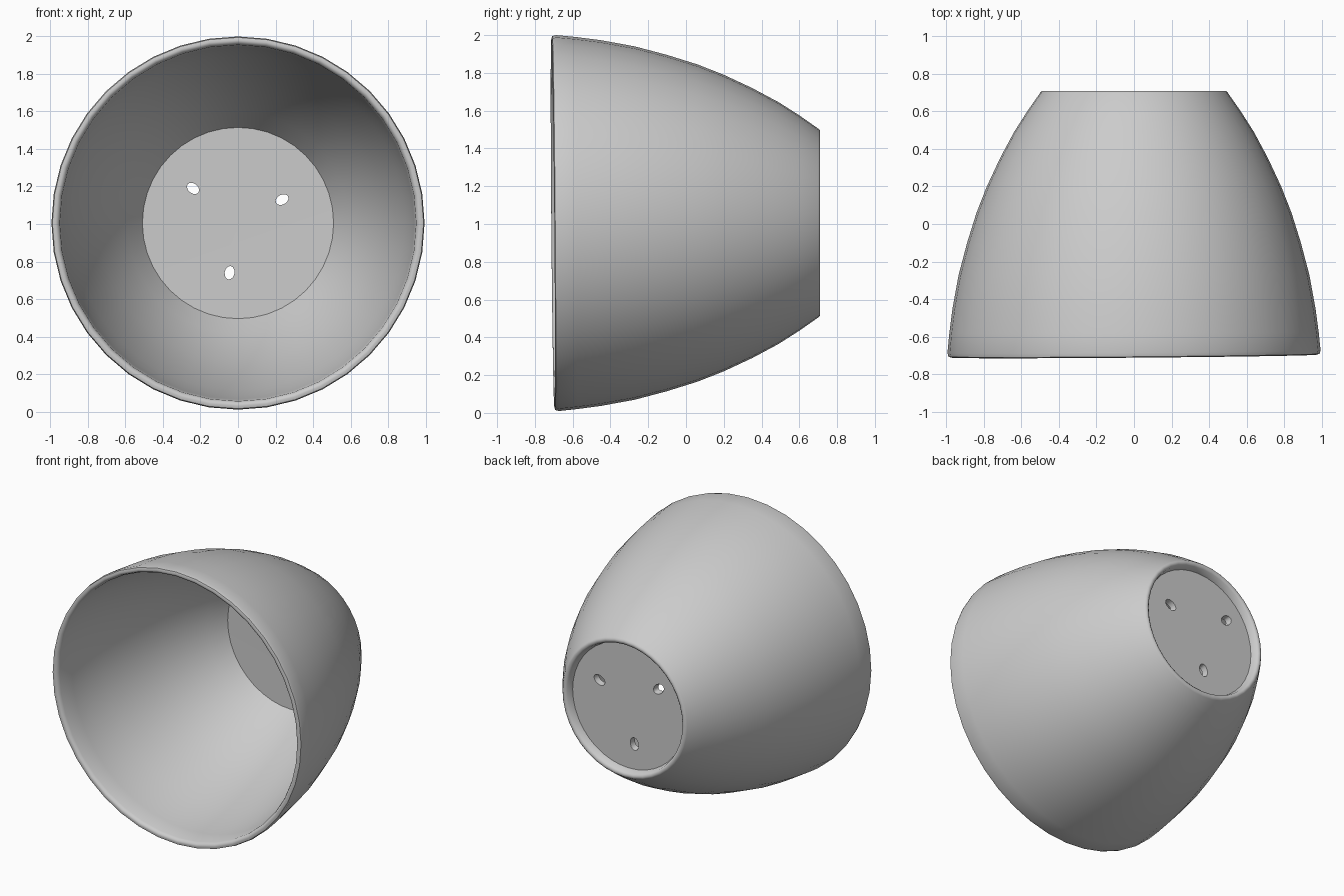
import bpy, bmesh, math
from mathutils import Matrix, Vector

if "Cube" in bpy.data.objects:
    bpy.data.objects.remove(bpy.data.objects["Cube"])

CZ = 1.005   # height of the cup axis
SIDES = 40

# Cross-section (radius, y): outer wall, rim, inner wall, floor, then recessed foot
profile = [
    (0, 0.655), (0.45, 0.655), (0.462, 0.70), (0.475, 0.71), (0.49, 0.71), (0.50, 0.70),
    (0.57, 0.60), (0.64, 0.49), (0.715, 0.35), (0.785, 0.20), (0.84, 0.06),
    (0.89, -0.10), (0.935, -0.27), (0.968, -0.45), (0.985, -0.58), (0.995, -0.68),
    (0.99, -0.70), (0.975, -0.705), (0.96, -0.70), (0.95, -0.68),
    (0.94, -0.56), (0.92, -0.42), (0.89, -0.27), (0.845, -0.10), (0.795, 0.06),
    (0.74, 0.20), (0.67, 0.35), (0.59, 0.49), (0.51, 0.61), (0, 0.615),
]

# Lathed cup
bm = bmesh.new()
vs = [bm.verts.new((r, y, 0)) for r, y in profile]
edges = [bm.edges.new(p) for p in zip(vs, vs[1:])]
bmesh.ops.spin(bm, geom=vs + edges, cent=(0, 0, 0), axis=(0, 1, 0),
               angle=math.tau, steps=SIDES, use_merge=True)
bmesh.ops.remove_doubles(bm, verts=bm.verts, dist=1e-4)
bmesh.ops.recalc_face_normals(bm, faces=bm.faces)
# The mouth is very slightly out of square
for v in bm.verts:
    if v.co.y < -0.5:
        v.co.y += 0.008 * (v.co.x - v.co.z) * (-v.co.y - 0.5) / 0.2
bmesh.ops.translate(bm, verts=bm.verts, vec=(0, 0, CZ))
mesh = bpy.data.meshes.new("cup")
bm.to_mesh(mesh)
bm.free()
cup = bpy.data.objects.new("cup", mesh)
bpy.context.collection.objects.link(cup)

# Three flared drain holes through the base
bm = bmesh.new()
for x, z in [(-0.24, 1.19), (0.235, 1.13), (-0.045, 0.74)]:
    out = math.atan2(z - CZ, x)
    m = (Matrix.Translation(Vector((x, 0.635, z))) @ Matrix.Rotation(-out, 4, 'Y')
         @ Matrix.Diagonal((1.25, 1, 0.9, 1)) @ Matrix.Rotation(-math.pi / 2, 4, 'X'))
    bmesh.ops.create_cone(bm, cap_ends=True, segments=12, radius1=0.022,
                          radius2=0.045, depth=0.12, matrix=m)
bmesh.ops.recalc_face_normals(bm, faces=bm.faces)
mesh = bpy.data.meshes.new("drain_hole_cutter")
bm.to_mesh(mesh)
bm.free()
cutter = bpy.data.objects.new("drain_hole_cutter", mesh)
bpy.context.collection.objects.link(cutter)
cutter.hide_render = True

mod = cup.modifiers.new("drain_holes", 'BOOLEAN')
mod.operation = 'DIFFERENCE'
mod.solver = 'EXACT'
mod.object = cutter
bpy.context.view_layer.objects.active = cup
cup.select_set(True)
bpy.ops.object.modifier_apply(modifier=mod.name)
bpy.data.objects.remove(cutter)

bpy.ops.object.shade_smooth_by_angle(angle=math.radians(50))
